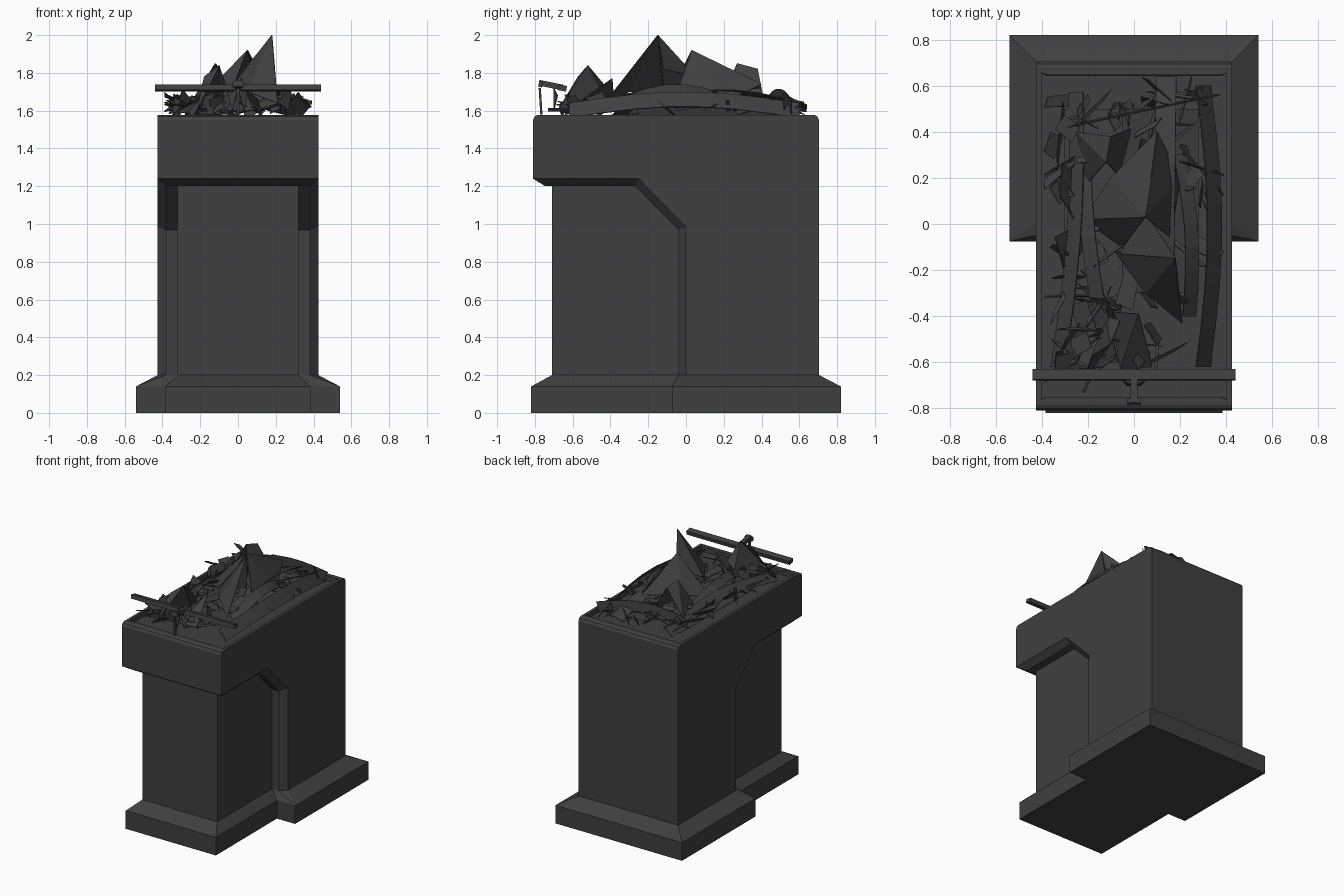
import bpy, bmesh, math, random
from mathutils import Vector, Matrix

cube = bpy.data.objects.get("Cube")
if cube:
    bpy.data.objects.remove(cube, do_unlink=True)

random.seed(7)
mat = bpy.data.materials.new("charcoal grey")
mat.use_nodes = True
COLOUR = (0.05, 0.05, 0.05, 1)
mat.diffuse_color = COLOUR
mat.node_tree.nodes["Principled BSDF"].inputs["Base Color"].default_value = COLOUR


def finish(name, bm, solid=False):
    bmesh.ops.remove_doubles(bm, verts=bm.verts, dist=1e-4)
    bmesh.ops.recalc_face_normals(bm, faces=bm.faces)
    mesh = bpy.data.meshes.new(name)
    bm.to_mesh(mesh)
    bm.free()
    obj = bpy.data.objects.new(name, mesh)
    bpy.context.collection.objects.link(obj)
    mesh.materials.append(mat)
    if solid:
        mod = obj.modifiers.new("thickness", 'SOLIDIFY')
        mod.thickness = 0.005
        mod.offset = 0
    return obj


def loft(rings):
    bm = bmesh.new()
    rows = [[bm.verts.new(p) for p in ring] for ring in rings]
    n = len(rows[0])
    for a, b in zip(rows, rows[1:]):
        for i in range(n):
            j = (i + 1) % n
            bm.faces.new((a[i], a[j], b[j], b[i]))
    bm.faces.new(rows[0][::-1])
    bm.faces.new(rows[-1])
    return bm


def ring(x, front, back, z, c=0):
    # rectangle with its two front corners cut by c
    return [(-x, front + c, z), (c - x, front, z), (x - c, front, z),
            (x, front + c, z), (x, back, z), (-x, back, z)]


# Stepped plinths; the front one carries on up as the narrow column
finish("front_column", loft([ring(.385, -.82, .1, 0), ring(.385, -.82, .1, .14),
                             ring(.32, -.71, .1, .2), ring(.32, -.71, .1, 1.25)]))
finish("rear_plinth", loft([ring(.54, -.075, .82, 0), ring(.54, -.075, .82, .14),
                            ring(.425, -.04, .705, .2, .042)]))

# Main body: side profile lofted across x, with a bevelled underside
upper = [(.705, .19), (.705, 1.55), (.695, 1.57), (.68, 1.578),
         (-.785, 1.578), (-.8, 1.57), (-.81, 1.55), (-.81, 1.24)]
outer = upper + [(-.81, 1.24), (-.25, 1.24), (0, .985), (0, .19)]
inner = upper + [(-.745, 1.2), (-.268, 1.2), (-.04, .968), (-.04, .19)]
bm = loft([[(x, y, z) for y, z in prof] for x, prof in
           ((-.425, outer), (-.38, inner), (.38, inner), (.425, outer))])
bmesh.ops.remove_doubles(bm, verts=bm.verts, dist=1e-4)
bmesh.ops.recalc_face_normals(bm, faces=bm.faces)
# Sunken tray in the top
top = [f for f in bm.faces if all(v.co.z > 1.577 for v in f.verts)]
bmesh.ops.inset_region(bm, faces=top, thickness=.033)
bmesh.ops.inset_region(bm, faces=top, thickness=.002, depth=-.035)
finish("body", bm)


# Long curved boards lying along the heap
def board(name, x0, x1, y0, y1, bow, width, tilt, low, high):
    bm = bmesh.new()
    side = Vector((math.cos(tilt), 0, math.sin(tilt))) * width / 2
    pairs = []
    steps = 7
    for i in range(steps + 1):
        t = i / steps
        arch = math.sin(math.pi * t)
        c = Vector((x0 + (x1 - x0) * t + bow * arch, y0 + (y1 - y0) * t,
                    low + (high - low) * arch))
        pairs.append((bm.verts.new(c - side), bm.verts.new(c + side)))
    for a, b in zip(pairs, pairs[1:]):
        bm.faces.new((a[0], a[1], b[1], b[0]))
    finish(name, bm, True)


board("board_right", .3, .3, -.62, .6, .05, .1, -.9, 1.6, 1.66)
board("board_centre", .13, .14, -.25, .64, .0, .09, .25, 1.62, 1.7)
board("board_left", -.33, -.25, -.62, .57, .03, .08, .7, 1.59, 1.65)
board("board_inner_left", -.1, -.22, -.6, .35, -.03, .07, .5, 1.6, 1.69)
board("board_inner_right", .24, .2, -.4, .3, .03, .07, -.6, 1.62, 1.72)
board("board_back", -.3, .36, .42, .56, 0, .08, 1.2, 1.62, 1.68)


# Big torn sheets that make the peaks of the heap
def sheet(name, *points):
    bm = bmesh.new()
    hub = [bm.verts.new(p) for p in points]
    for b, c in zip(hub[1:], hub[2:]):
        bm.faces.new((hub[0], b, c))
    finish(name, bm, True)


sheet("tall_sheet", (.18, -.15, 2), (.21, -.43, 1.64), (.05, -.3, 1.7),
      (-.08, -.12, 1.66), (.16, -.12, 1.74))
sheet("tall_sheet_rear", (.18, -.15, 2), (.16, -.12, 1.82), (.05, .05, 1.78), (-.06, -.13, 1.7))
sheet("middle_sheet", (.05, .03, 1.92), (.1, .4, 1.72), (-.1, .2, 1.7),
      (-.22, .02, 1.64), (-.05, -.1, 1.66))
sheet("middle_sheet_right", (.05, .03, 1.92), (.1, .4, 1.74), (.2, .2, 1.64), (.16, -.06, 1.66))
sheet("rear_sheet", (-.12, .27, 1.85), (-.1, .38, 1.82), (0, .42, 1.62), (-.06, .2, 1.64))
sheet("rear_sheet_left", (-.12, .27, 1.85), (-.1, .38, 1.82), (-.25, .4, 1.64), (-.2, .18, 1.64))
sheet("left_sheet", (-.1, -.52, 1.84), (-.18, -.57, 1.78), (-.22, -.68, 1.6),
      (-.12, -.4, 1.62), (-.06, -.42, 1.72))
sheet("front_sheet", (.02, -.39, 1.77), (.08, -.62, 1.6), (-.06, -.63, 1.6), (-.1, -.38, 1.64))
sheet("corner_sheet", (-.13, -.62, 1.7), (-.33, -.64, 1.59), (-.13, -.6, 1.58))
sheet("heap_left", (-.05, .5, 1.66), (-.3, .5, 1.57), (-.3, -.4, 1.57), (-.05, -.3, 1.66))
sheet("heap_right", (-.05, .5, 1.66), (.28, .5, 1.57), (.28, -.3, 1.57), (-.05, -.3, 1.66))


# Loose splinters and scraps, one object per kind
def scraps(name, count, length, width, lean, tallest):
    bm = bmesh.new()
    for _ in range(count):
        x, y = random.uniform(-.35, .35), random.uniform(-.66, .59)
        edge = max(abs(x) / .4, abs(y + .04) / .7)
        long = random.uniform(.5, 1) * length
        wide = random.uniform(.5, 1) * width
        turn = (Matrix.Rotation(random.uniform(0, math.tau), 3, 'Z')
                @ Matrix.Rotation(random.uniform(-lean, lean), 3, 'Y')
                @ Matrix.Rotation(random.uniform(-1.4, 1.4), 3, 'X'))
        mid = Vector((x, y, random.uniform(1.6, 1.7 - .06 * edge)))
        corners = []
        for u, v in ((-1, -.6), (.5, -1), (1, .2), (-.7, .9)):
            p = mid + turn @ Vector((u * long, v * wide, 0)) / 2
            p.x = min(max(p.x, -.39), .39)
            p.y = min(max(p.y, -.73), .64)
            p.z = min(max(p.z, 1.55), tallest)
            corners.append(bm.verts.new(p))
        bm.faces.new(corners[:3])
        bm.faces.new((corners[0], corners[2], corners[3]))
    finish(name, bm, True)


scraps("scraps", 45, .2, .12, .7, 1.74)
scraps("splinters", 40, .32, .03, .3, 1.76)
scraps("upright_flakes", 22, .13, .07, 1.3, 1.72)


# Cross bar and its short hooked stem at the front
def bar(name, size, place, pitch=0):
    bm = bmesh.new()
    bmesh.ops.create_cube(bm, size=1, matrix=Matrix.Translation(place)
                          @ Matrix.Rotation(pitch, 4, 'X') @ Matrix.Diagonal((*size, 1)))
    finish(name, bm)


bar("cross_bar", (.88, .045, .03), (0, -.655, 1.72), -.2)
bar("bar_stem", (.032, .13, .03), (0, -.715, 1.735), -.2)
bar("stem_end", (.06, .02, .03), (0, -.77, 1.74), -.2)
bar("stem_hook", (.018, .012, .14), (0, -.77, 1.65), .06)
for s in (-1, 1):
    sheet("hook_flake_" + ("right" if s < 0 else "left"),
          (0, -.7, 1.72), (s * .05, -.68, 1.68), (s * .03, -.7, 1.6))
